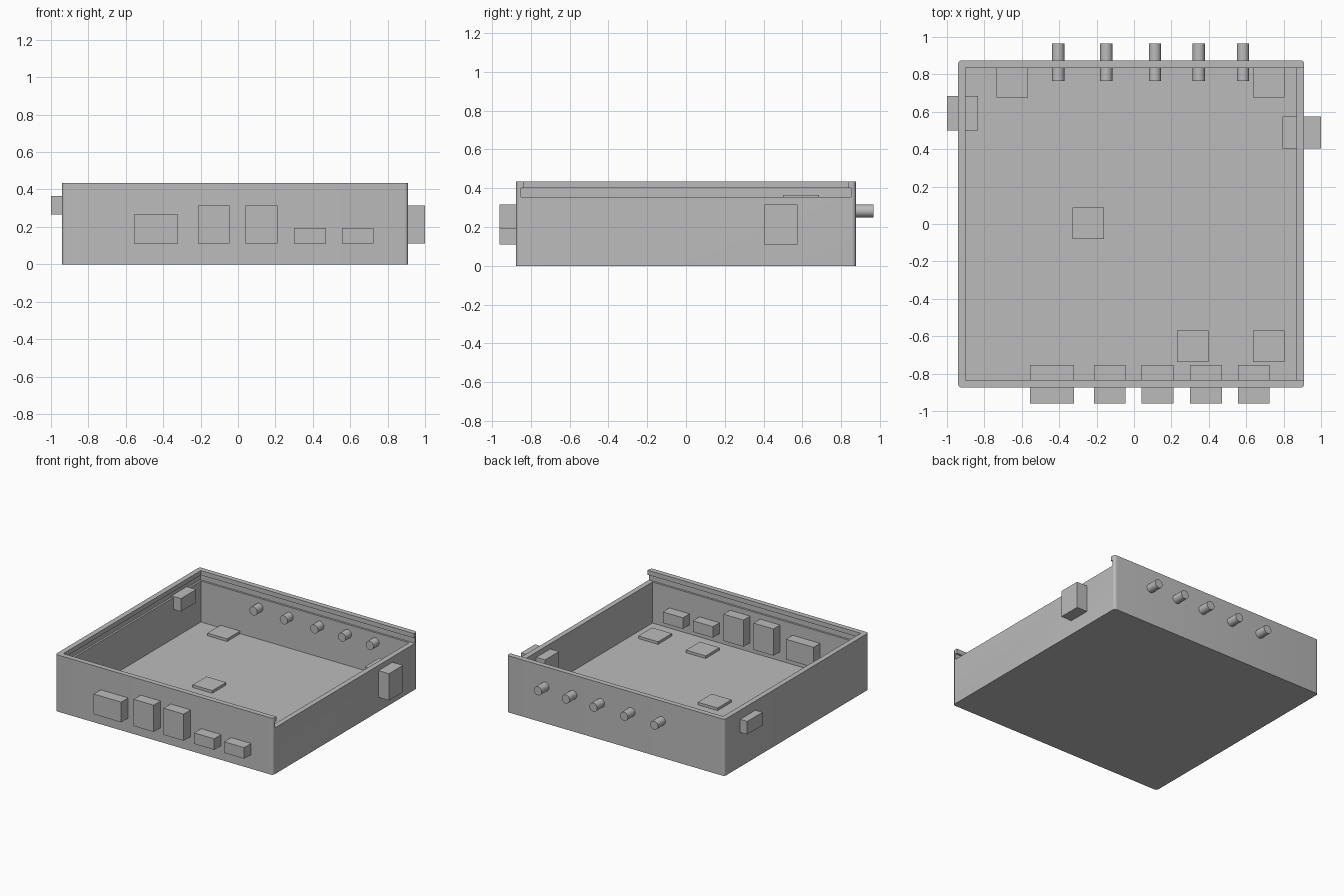
import bpy
import bmesh
import math
from mathutils import Matrix

cube = bpy.data.objects.get("Cube")
if cube:
    bpy.data.objects.remove(cube)

grey = bpy.data.materials.new("plain grey")
grey.use_nodes = True
colour = (0.5, 0.5, 0.5, 1)
grey.diffuse_color = colour
grey.node_tree.nodes["Principled BSDF"].inputs["Base Color"].default_value = colour


def finish(name, bm):
    mesh = bpy.data.meshes.new(name)
    bm.to_mesh(mesh)
    bm.free()
    mesh.materials.append(grey)
    obj = bpy.data.objects.new(name, mesh)
    bpy.context.collection.objects.link(obj)
    return obj


def box(name, xs, ys, zs, corner=0):
    """Box between the given limits, optionally with rounded upright edges."""
    bm = bmesh.new()
    bmesh.ops.create_cube(bm, size=1)
    for v in bm.verts:
        v.co = [lim[int(c > 0)] for lim, c in zip((xs, ys, zs), v.co)]
    if corner:
        upright = [e for e in bm.edges
                   if abs(e.verts[0].co.z - e.verts[1].co.z) > 0.01]
        bmesh.ops.bevel(bm, geom=upright, offset=corner, segments=6,
                        profile=0.5, affect='EDGES')
    return finish(name, bm)


def smooth(obj):
    bpy.ops.object.select_all(action='DESELECT')
    obj.select_set(True)
    bpy.context.view_layer.objects.active = obj
    bpy.ops.object.shade_smooth_by_angle(angle=math.radians(30))


def cut(obj, cutter):
    cutter.hide_render = True
    mod = obj.modifiers.new("cut", 'BOOLEAN')
    mod.operation = 'DIFFERENCE'
    mod.solver = 'EXACT'
    mod.object = cutter
    bpy.context.view_layer.objects.active = obj
    bpy.ops.object.modifier_apply(modifier=mod.name)
    bpy.data.objects.remove(cutter)


# Tray with a sliding-lid groove that runs out over the low right-hand wall
HALF, INNER, GROOVE = 0.875, 0.835, 0.85
FLOOR, SLOT_LOW, SLOT_HIGH, TOP = 0.04, 0.355, 0.4, 0.435
tray = box("tray", (-0.94, 0.91), (-HALF, HALF), (0, TOP), corner=0.02)
cut(tray, box("cavity", (-0.9, 0.87), (-INNER, INNER), (FLOOR, 1)))
cut(tray, box("lid_opening", (0.5, 1.2), (-INNER, INNER), (SLOT_LOW, 1)))
cut(tray, box("lid_groove", (-0.915, 1.2), (-GROOVE, GROOVE), (SLOT_LOW, SLOT_HIGH)))
smooth(tray)

# Connector blocks through the front wall: left x, width, top z
for i, (x, width, top) in enumerate([(-0.555, 0.235, 0.265), (-0.215, 0.17, 0.315),
                                     (0.04, 0.17, 0.315), (0.3, 0.17, 0.195),
                                     (0.555, 0.17, 0.195)]):
    box(f"front_port_{i + 1}", (x, x + width), (-0.96, -0.755), (0.11, top))

# Connector blocks through the side walls
box("right_port", (0.795, 1.0), (0.405, 0.575), (0.11, 0.315))
box("left_port", (-1.0, -0.835), (0.5, 0.685), (0.265, 0.365))

# Round posts through the back wall
for i, x in enumerate((-0.405, -0.148, 0.112, 0.347, 0.583)):
    bm = bmesh.new()
    bmesh.ops.create_cone(bm, cap_ends=True, segments=32, radius1=0.033,
                          radius2=0.033, depth=0.2,
                          matrix=Matrix.Translation((x, 0.865, 0.283))
                          @ Matrix.Rotation(math.pi / 2, 4, 'X'))
    smooth(finish(f"back_post_{i + 1}", bm))

# Square pads on the floor
PAD = 0.084
for i, (x, y) in enumerate([(-0.65, 0.76), (0.72, 0.76), (-0.245, 0.003),
                            (0.315, -0.653), (0.72, -0.653)]):
    box(f"floor_pad_{i + 1}", (x - PAD, x + PAD), (y - PAD, y + PAD),
        (FLOOR - 0.01, FLOOR + 0.02))
